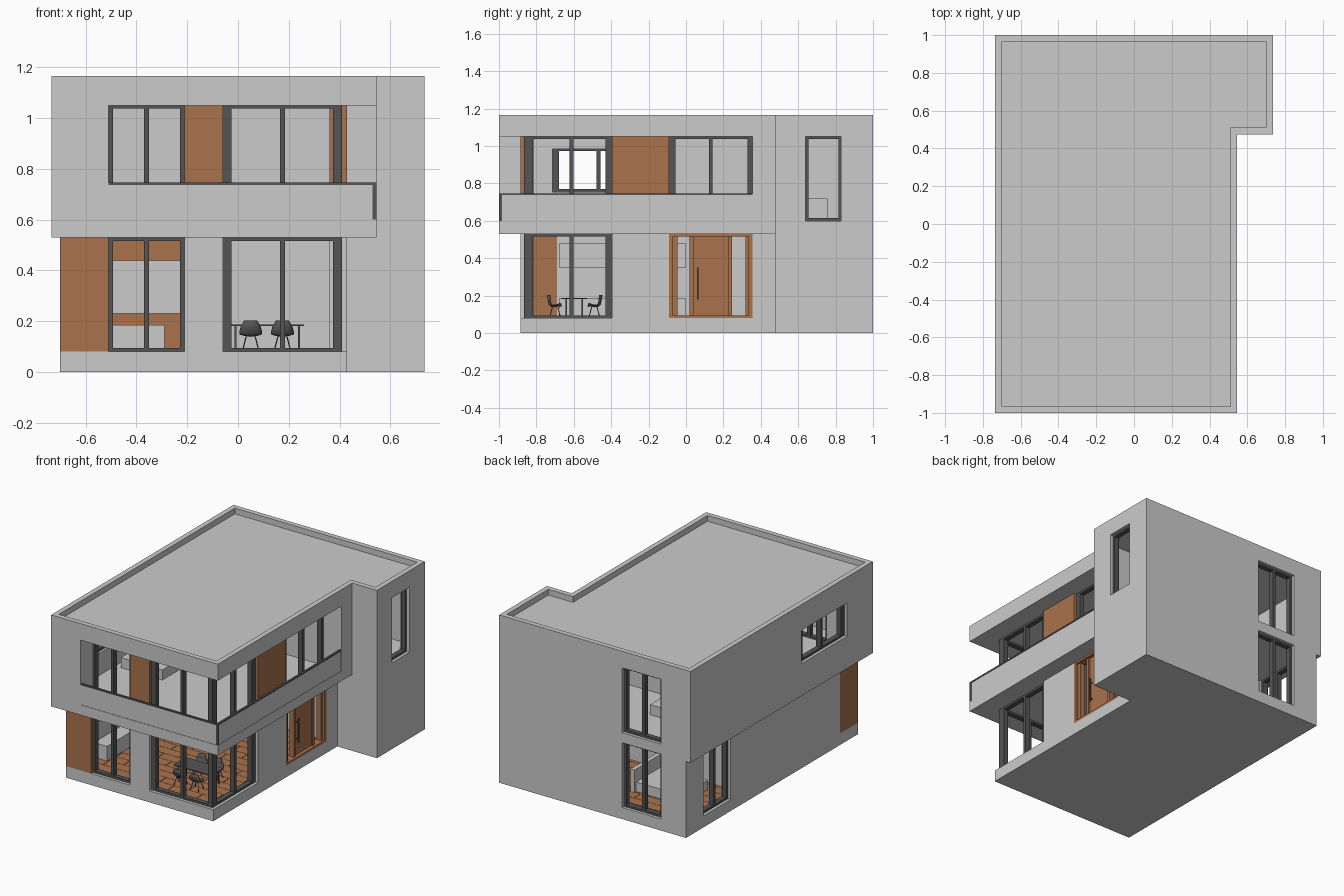
import bpy, bmesh, math
from mathutils import Vector, Matrix

if "Cube" in bpy.data.objects:
    bpy.data.objects.remove(bpy.data.objects["Cube"])


def material(name, rgb):
    m = bpy.data.materials.new(name)
    m.diffuse_color = (*rgb, 1)
    m.use_nodes = True
    m.node_tree.nodes["Principled BSDF"].inputs["Base Color"].default_value = m.diffuse_color
    return m


WOOD = material("wood", (0.40, 0.17, 0.075))
DARK = material("dark_metal", (0.09, 0.09, 0.09))


def finish(name, bm, mat=None):
    bmesh.ops.recalc_face_normals(bm, faces=bm.faces)
    me = bpy.data.meshes.new(name)
    bm.to_mesh(me)
    bm.free()
    ob = bpy.data.objects.new(name, me)
    bpy.context.collection.objects.link(ob)
    if mat:
        me.materials.append(mat)
    return ob


def boxes(name, items, mat=None):
    """Each item is x0, x1, y0, y1, z0, z1."""
    bm = bmesh.new()
    for x0, x1, y0, y1, z0, z1 in items:
        mtx = Matrix.Translation(((x0 + x1) / 2, (y0 + y1) / 2, (z0 + z1) / 2)) \
            @ Matrix.Diagonal((x1 - x0, y1 - y0, z1 - z0, 1))
        bmesh.ops.create_cube(bm, size=1, matrix=mtx)
    return finish(name, bm, mat)


def slab(name, pts, z0, z1, recess=0):
    bm = bmesh.new()
    base = bm.faces.new([bm.verts.new((x, y, z1)) for x, y in pts])
    low = bmesh.ops.extrude_face_region(bm, geom=[base], use_keep_orig=True)["geom"]
    bmesh.ops.translate(bm, vec=(0, 0, z0 - z1),
                        verts=[v for v in low if isinstance(v, bmesh.types.BMVert)])
    bmesh.ops.recalc_face_normals(bm, faces=bm.faces)
    if recess:
        top = [f for f in bm.faces if f.normal.z > 0.5]
        bmesh.ops.inset_region(bm, faces=top, thickness=0.035, use_even_offset=True)
        well = bmesh.ops.extrude_discrete_faces(bm, faces=top)["faces"]
        bmesh.ops.translate(bm, vec=(0, 0, -recess), verts=list(well[0].verts))
    return finish(name, bm)


def window(name, axis, a0, a1, z0, z1, p, l=0.018, r=0.018, mullion=True):
    """Frame along the given axis, p is its lower depth coordinate."""
    m = (a0 + a1) / 2
    bars = [(a0, a0 + l, z0, z1), (a1 - r, a1, z0, z1),
            (a0 + l, a1 - r, z0, z0 + 0.015), (a0 + l, a1 - r, z1 - 0.013, z1)]
    if mullion:
        bars.append((m - 0.01, m + 0.01, z0 + 0.015, z1 - 0.013))
    q = p + 0.035
    boxes(name, [(a, b, p, q, c, d) if axis == "x" else (p, q, a, b, c, d)
                 for a, b, c, d in bars], DARK)


# Storey levels
G0, G1, U0, U1, TOP = 0.08, 0.53, 0.60, 1.05, 1.165

# Horizontal slabs
tower = [(0.735, 0.475), (0.735, 1)]
upper = [(-0.735, -1), (0.545, -1), (0.545, 0.475), *tower, (-0.735, 1)]
slab("base_slab", [(-0.70, -0.885), (0.43, -0.885), (0.43, 0.475), *tower, (-0.70, 1)], 0, G0)
slab("middle_slab", upper, G1, U0)
slab("roof_with_parapet", upper, U1, TOP, recess=0.04)

# Ground floor walls
boxes("ground_walls", [
    (-0.21, -0.06, -0.885, -0.815, G0, G1),
    (0.36, 0.43, -0.395, -0.09, G0, G1),
    (0.36, 0.43, 0.355, 0.475, G0, G1),
    (0.36, 0.735, 0.475, 0.545, G0, G1),
    (0.665, 0.735, 0.545, 0.93, G0, G1),
    (-0.21, 0.735, 0.93, 1, G0, G1),
    (-0.70, -0.51, 0.93, 1, G0, G1),
    (-0.70, -0.63, 0.81, 0.93, G0, G1),
    (-0.70, -0.63, -0.69, 0.51, G0, G1)])

# Upper floor walls
boxes("upper_walls", [
    (-0.735, -0.51, -1, -0.815, U0, U1),
    (0.36, 0.545, 0.355, 0.475, U0, U1),
    (0.36, 0.735, 0.475, 0.545, U0, U1),
    (0.665, 0.735, 0.545, 0.64, U0, U1),
    (0.665, 0.735, 0.83, 0.93, U0, U1),
    (-0.21, 0.735, 0.93, 1, U0, U1),
    (-0.735, -0.51, 0.93, 1, U0, U1),
    (-0.735, -0.665, -0.22, 0.93, U0, U1),
    (-0.735, -0.665, -0.815, -0.715, U0, U1),
    (-0.735, -0.665, -0.715, -0.22, U0, 0.755),
    (-0.735, -0.665, -0.715, -0.22, 0.985, U1)])

# Timber cladding panels
boxes("timber_panels", [
    (-0.70, -0.51, -0.885, -0.815, G0, G1),
    (-0.70, -0.63, -0.815, -0.69, G0, G1),
    (-0.21, -0.06, -0.885, -0.815, U0, U1),
    (0.36, 0.43, -0.395, -0.09, U0, U1)], WOOD)

# Window frames, the same on both storeys at the front, right corner and back
for label, z0, z1 in (("ground", G0, G1), ("upper", U0, U1)):
    window(label + "_front_window", "x", -0.51, -0.21, z0, z1, -0.865)
    window(label + "_corner_window_front", "x", -0.06, 0.41, z0, z1, -0.865, 0.035, 0.035)
    window(label + "_corner_window_side", "y", -0.83, -0.395, z0, z1, 0.375, 0.012, 0.035)
    window(label + "_back_window", "x", -0.51, -0.21, z0, z1, 0.945)
window("upper_side_window", "y", -0.09, 0.355, U0, U1, 0.375, 0.035, 0.025)
window("tower_window", "y", 0.64, 0.83, U0, U1, 0.68, 0.014, 0.014, False)
window("left_upper_window", "y", -0.715, -0.22, 0.755, 0.985, -0.715, 0.035, 0.035)
window("left_ground_window", "y", 0.51, 0.81, G0, G1, -0.68)

# Entrance door with two side lights
boxes("door_frame", [
    (0.37, 0.43, -0.09, -0.07, G0, G1), (0.37, 0.43, 0.335, 0.355, G0, G1),
    (0.37, 0.43, -0.07, 0.335, G1 - 0.014, G1), (0.37, 0.43, -0.07, 0.335, G0, G0 + 0.014),
    (0.38, 0.415, -0.07, -0.045, G0, G1), (0.38, 0.415, 0.02, 0.04, G0, G1),
    (0.38, 0.415, 0.227, 0.247, G0, G1), (0.38, 0.415, 0.317, 0.335, G0, G1)], WOOD)
boxes("door_leaf", [(0.385, 0.405, 0.04, 0.227, G0 + 0.014, G1 - 0.014)], WOOD)
boxes("door_handle", [(0.42, 0.427, 0.06, 0.067, 0.18, 0.35), (0.405, 0.42, 0.06, 0.067, 0.20, 0.207),
                      (0.405, 0.42, 0.06, 0.067, 0.32, 0.327)], DARK)

# Balcony balustrade
boxes("balustrade_glass", [(-0.51, 0.53, -0.997, -0.988, U0, 0.738),
                           (0.533, 0.542, -0.985, 0.355, U0, 0.738)])
boxes("balustrade_rail", [(-0.51, 0.545, -1, -0.985, 0.737, 0.747),
                          (0.53, 0.545, -0.985, 0.355, 0.737, 0.747),
                          (0.53, 0.545, -1, -0.985, U0, 0.737)], DARK)

# Staggered floorboards
boards = []
for i in range(24):
    y = -0.81 + i * 0.072
    x = -0.63 - (i % 2) * 0.11
    while x < 0.36:
        a, b = max(x, -0.63), min(x + 0.217, 0.36)
        if b > a:
            boards.append((a, b, y, y + 0.07, G0, G0 + 0.003))
        x += 0.22
boxes("floorboards", boards, WOOD)

# Inner partitions and fitted furniture
boxes("ground_partition", [(-0.63, 0.36, 0.36, 0.39, G0, G1)])
boxes("timber_feature_wall", [(-0.63, -0.2, 0.345, 0.36, G0, G1)], WOOD)
boxes("wall_board", [(-0.55, -0.21, 0.335, 0.345, 0.23, 0.44)])
boxes("kitchen_units", [(-0.63, -0.53, -0.68, 0.0, G0, 0.185), (-0.63, -0.57, -0.68, 0.0, 0.35, 0.48),
                        (-0.53, -0.29, -0.15, 0.0, G0, 0.185)])
boxes("ground_bed", [(-0.50, -0.15, 0.48, 0.76, G0, 0.15), (-0.15, -0.12, 0.46, 0.78, G0, 0.24)])
boxes("upper_partitions", [(-0.665, -0.15, -0.09, -0.06, U0, U1), (-0.15, -0.12, -0.09, 0.36, U0, U1),
                           (-0.12, -0.115, 0.0, 0.19, U0, 0.96), (-0.665, 0.36, 0.36, 0.39, U0, U1)])
boxes("upper_beds", [(-0.62, -0.30, -0.40, -0.12, U0, 0.67), (-0.50, -0.2, 0.42, 0.68, U0, 0.67)])
boxes("landing_cabinet", [(0.45, 0.6, 0.60, 0.76, U0, 0.72)])


def rod(bm, a, b, r):
    a, b = Vector(a), Vector(b)
    rot = (b - a).to_track_quat("Z", "Y").to_matrix().to_4x4()
    bmesh.ops.create_cone(bm, segments=6, radius1=r, radius2=r, depth=(b - a).length,
                          cap_ends=True, matrix=Matrix.Translation((a + b) / 2) @ rot)


# Dining table
boxes("table_top", [(-0.03, 0.26, -0.665, -0.53, 0.181, 0.187)], DARK)
boxes("table_legs", [(x - 0.004, x + 0.004, y - 0.004, y + 0.004, G0, 0.181)
                     for x in (-0.01, 0.24) for y in (-0.64, -0.555)], DARK)

# Dining chairs: curved shell on splayed legs, side +1 faces +y
profile = [(0.035, 0.140), (0.022, 0.143), (0.0, 0.139), (-0.022, 0.140),
           (-0.034, 0.152), (-0.039, 0.175), (-0.044, 0.203)]
widths = [0.028, 0.036, 0.042, 0.045, 0.045, 0.040, 0.026]
for cx in (0.05, 0.175):
    for cy, side in ((-0.70, 1), (-0.49, -1)):
        bm = bmesh.new()
        rows = []
        for i, ((py, pz), w) in enumerate(zip(profile, widths)):
            row = []
            for j in range(7):
                t = j / 3 - 1
                lift = 0.016 * t * t
                back = i / 6
                row.append(bm.verts.new((cx + t * w, cy + side * (py + lift * back),
                                         pz + lift * (1 - back))))
            rows.append(row)
        for r0, r1 in zip(rows, rows[1:]):
            for j in range(6):
                bm.faces.new((r0[j], r0[j + 1], r1[j + 1], r1[j])).smooth = True
        shell = finish("chair_shell", bm, DARK)
        shell.modifiers.new("thickness", "SOLIDIFY").thickness = 0.004
        bm = bmesh.new()
        for sx in (-1, 1):
            for sy in (-1, 1):
                rod(bm, (cx + sx * 0.018, cy + sy * 0.014, 0.14),
                    (cx + sx * 0.033, cy + sy * 0.03, G0), 0.0025)
        finish("chair_legs", bm, DARK)
